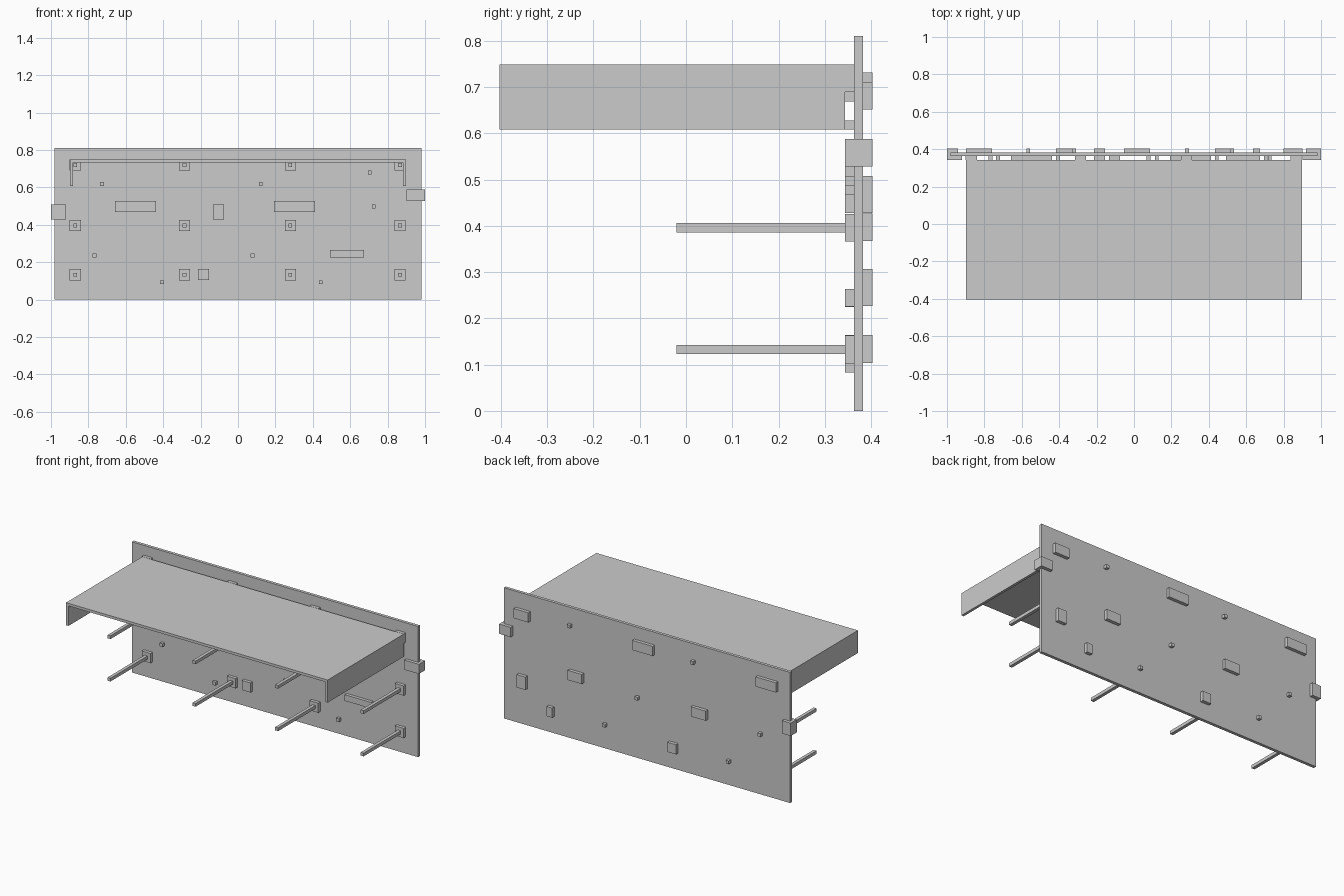
import bpy

if "Cube" in bpy.data.objects:
    bpy.data.objects.remove(bpy.data.objects["Cube"])

# y planes: front of blocks, board front, board back, back of blocks
Y_FRONT, Y_BF, Y_BB, Y_BACK = 0.343, 0.363, 0.382, 0.403


def box(name, x0, x1, y0, y1, z0, z1):
    """Axis-aligned box given by its limits."""
    bpy.ops.mesh.primitive_cube_add(
        size=1, location=((x0 + x1) / 2, (y0 + y1) / 2, (z0 + z1) / 2))
    ob = bpy.context.object
    ob.name = name
    ob.scale = (x1 - x0, y1 - y0, z1 - z0)
    bpy.ops.object.transform_apply(location=False, rotation=False, scale=True)
    return ob


def profile_prism(name, pts, plane, lo, hi):
    """Extrude a closed profile in the xz or xy plane along the third axis."""
    n = len(pts)
    place = (lambda p, d: (p[0], d, p[1])) if plane == "xz" else (lambda p, d: (*p, d))
    verts = [place(p, d) for d in (lo, hi) for p in pts]
    faces = [list(range(n))[::-1], list(range(n, 2 * n))]
    faces += [[i, (i + 1) % n, n + (i + 1) % n, n + i] for i in range(n)]
    me = bpy.data.meshes.new(name)
    me.from_pydata(verts, [], faces)
    ob = bpy.data.objects.new(name, me)
    bpy.context.collection.objects.link(ob)
    bpy.ops.object.select_all(action='DESELECT')
    bpy.context.view_layer.objects.active = ob
    ob.select_set(True)
    bpy.ops.object.mode_set(mode='EDIT')
    bpy.ops.mesh.select_all(action='SELECT')
    bpy.ops.mesh.normals_make_consistent(inside=False)
    bpy.ops.object.mode_set(mode='OBJECT')
    return ob


# Upright back board
box("back_board", -0.982, 0.982, Y_BF, Y_BB, 0, 0.81)

# Hood shelf with folded-down sides
w, t = 0.897, 0.016
profile_prism("hood_shelf", [(-w, 0.608), (-w, 0.748), (w, 0.748), (w, 0.608),
                             (w - t, 0.608), (w - t, 0.748 - t),
                             (-w + t, 0.748 - t), (-w + t, 0.608)],
              "xz", -0.403, Y_FRONT)

# Mounting pads with long rods, three rows of four
for z in (0.133, 0.396, 0.719):
    for x in (-0.87, -0.286, 0.28, 0.866):
        box("rod_pad", x - 0.03, x + 0.03, Y_FRONT, Y_BF, z - 0.03, z + 0.03)
        box("rod", x - 0.01, x + 0.01, -0.021, Y_FRONT, z - 0.01, z + 0.01)

# Flat blocks on the front: x0, x1, z0, z1
for x0, x1, z0, z1 in [(-0.658, -0.438, 0.468, 0.528), (0.193, 0.412, 0.468, 0.528),
                       (0.492, 0.674, 0.226, 0.264), (-0.134, -0.075, 0.428, 0.508),
                       (-0.214, -0.155, 0.104, 0.164)]:
    box("front_block", x0, x1, Y_FRONT, Y_BF, z0, z1)

# Flat blocks on the back
for x0, x1, z0, z1 in [(0.80, 0.90, 0.651, 0.711), (-0.898, -0.76, 0.671, 0.731),
                       (-0.053, 0.086, 0.671, 0.731), (0.433, 0.53, 0.367, 0.427),
                       (0.82, 0.88, 0.227, 0.307), (0.636, 0.674, 0.104, 0.164),
                       (-0.417, -0.315, 0.367, 0.427), (-0.214, -0.155, 0.104, 0.164)]:
    box("back_block", x0, x1, Y_BB, Y_BACK, z0, z1)

# Small square pegs on both faces
s = 0.01
for x, z in [(-0.727, 0.618), (0.122, 0.618), (0.704, 0.679), (0.726, 0.497),
             (-0.767, 0.235), (0.078, 0.235), (-0.406, 0.093), (0.442, 0.093)]:
    box("front_peg", x - s, x + s, Y_FRONT, Y_BF, z - s, z + s)
for x, z in [(0.525, 0.70), (-0.321, 0.70), (0.06, 0.377),
             (0.283, 0.15), (-0.783, 0.377), (-0.565, 0.15)]:
    box("back_peg", x - s, x + s, Y_BB, Y_BACK, z - s, z + s)

# Edge clips wrapping around the ends of the board
for side, front, back, z0, z1 in [(-1, 0.92, 0.94, 0.428, 0.508),
                                  (1, 0.90, 0.92, 0.528, 0.588)]:
    pts = [(1.0, Y_FRONT), (1.0, Y_BACK), (back, Y_BACK), (back, Y_BB),
           (0.982, Y_BB), (0.982, Y_BF), (front, Y_BF), (front, Y_FRONT)]
    profile_prism("edge_clip", [(side * x, y) for x, y in pts], "xy", z0, z1)
